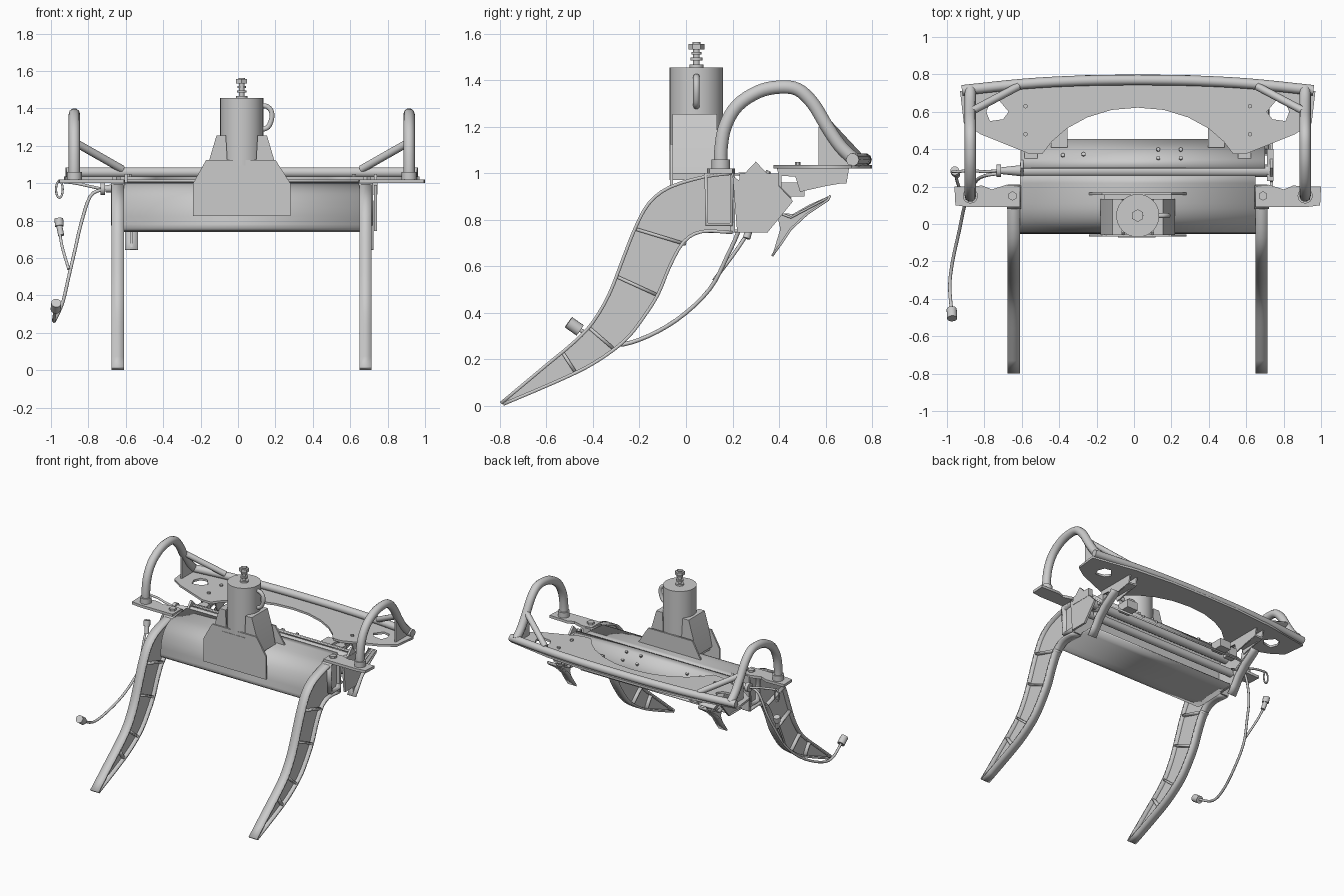
import bpy, bmesh, math
from mathutils import Vector as V

if "Cube" in bpy.data.objects:
    bpy.data.objects.remove(bpy.data.objects["Cube"])

CX = 0.02  # symmetry plane of the frame


def finish(name, bm, smooth=True):
    bmesh.ops.recalc_face_normals(bm, faces=bm.faces[:])
    me = bpy.data.meshes.new(name)
    bm.to_mesh(me)
    bm.free()
    ob = bpy.data.objects.new(name, me)
    bpy.context.collection.objects.link(ob)
    if smooth:
        bpy.ops.object.select_all(action='DESELECT')
        bpy.context.view_layer.objects.active = ob
        ob.select_set(True)
        bpy.ops.object.shade_smooth_by_angle(angle=math.radians(35))
    return ob


def at(axis, p, t):
    return {'x': (t, p[0], p[1]), 'y': (p[0], t, p[1]), 'z': (p[0], p[1], t)}[axis]


def prism(name, pts, axis, a, b):
    bm = bmesh.new()
    lo = [bm.verts.new(at(axis, p, a)) for p in pts]
    hi = [bm.verts.new(at(axis, p, b)) for p in pts]
    bm.faces.new(lo)
    bm.faces.new(hi)
    for i in range(len(pts)):
        j = (i + 1) % len(pts)
        bm.faces.new((lo[i], lo[j], hi[j], hi[i]))
    return finish(name, bm)


def box(name, x0, x1, y0, y1, z0, z1):
    return prism(name, [(x0, y0), (x1, y0), (x1, y1), (x0, y1)], 'z', z0, z1)


def sheet(name, path, x0, x1, t, closed=False):
    """Bent metal strip: a y-z path swept across x."""
    bm = bmesh.new()
    a = [bm.verts.new((x0, *p)) for p in path]
    b = [bm.verts.new((x1, *p)) for p in path]
    for i in range(len(path) if closed else len(path) - 1):
        j = (i + 1) % len(path)
        bm.faces.new((a[i], a[j], b[j], b[i]))
    ob = finish(name, bm)
    m = ob.modifiers.new('thickness', 'SOLIDIFY')
    m.thickness, m.offset = t, 0
    return ob


def spline(pts, n=4):
    """Catmull-Rom curve through the points."""
    p = [V(q) for q in pts]
    p = [2 * p[0] - p[1]] + p + [2 * p[-1] - p[-2]]
    out = []
    for i in range(1, len(p) - 2):
        a, b, c, d = p[i - 1:i + 3]
        for k in range(n):
            t = k / n
            out.append(0.5 * (2 * b + (c - a) * t + (2 * a - 5 * b + 4 * c - d) * t**2
                              + (3 * b - a - 3 * c + d) * t**3))
    return out + [p[-2]]


def tube(name, pts, r, smooth=True, closed=False):
    cu = bpy.data.curves.new(name, 'CURVE')
    cu.dimensions, cu.bevel_depth, cu.bevel_resolution, cu.use_fill_caps = '3D', r, 3, True
    q = spline(pts) if smooth else [V(p) for p in pts]
    s = cu.splines.new('POLY')
    s.points.add(len(q) - 1)
    for sp, c in zip(s.points, q):
        sp.co = (*c, 1)
    s.use_cyclic_u = closed
    ob = bpy.data.objects.new(name, cu)
    bpy.context.collection.objects.link(ob)
    return ob


def cyl(name, p0, p1, r, n=24, r2=None):
    p0, p1 = V(p0), V(p1)
    bm = bmesh.new()
    bmesh.ops.create_cone(bm, cap_ends=True, segments=n, radius1=r,
                          radius2=r if r2 is None else r2, depth=(p1 - p0).length)
    ob = finish(name, bm)
    ob.rotation_mode = 'QUATERNION'
    ob.rotation_quaternion = (p1 - p0).to_track_quat('Z', 'Y')
    ob.location = (p0 + p1) / 2
    return ob


# Curved legs: middle web, edge flanges and cross ribs
up = spline([(-.795, .012), (-.6, .175), (-.48, .275), (-.4, .36), (-.33, .48), (-.275, .62),
             (-.22, .76), (-.16, .87), (-.07, .94), (.08, .985), (.2, 1.0)], 3)
dn = spline([(-.785, .008), (-.58, .095), (-.43, .165), (-.32, .235), (-.245, .3), (-.18, .385),
             (-.12, .48), (-.07, .6), (-.01, .705), (.07, .75), (.2, .745)], 3)
for s, side in ((-1, 'left'), (1, 'right')):
    cx = CX + s * .662
    x0, x1 = cx - .033, cx + .033
    prism(side + '_leg_web', up + dn[::-1], 'x', cx - .006, cx + .006)
    sheet(side + '_leg_top_flange', up, x0, x1, .014)
    sheet(side + '_leg_bottom_flange', dn, x0, x1, .014)
    for i, (u, d) in enumerate([((-.53, .23), (-.475, .145)), ((-.42, .34), (-.31, .245)),
                                ((-.295, .555), (-.12, .475)), ((-.215, .76), (.0, .695))]):
        sheet(f'{side}_leg_rib_{i}', [u, d], x0 + .003, x1 - .003, .014)
    sheet(side + '_leg_socket', [(.09, .78), (.195, .78), (.2, 1.01), (.085, .995)],
          x0 - .004, x1 + .006, .016, True)
    box(side + '_leg_end', x0, x1, .19, .21, .745, 1.01)

# Cross beam: rounded front shell open at the rear
sheet('cross_beam', spline([(.33, .755), (.1, .75), (-.035, .75), (-.045, .8), (-.035, .87),
                            (.0, .94), (.06, .98), (.14, .993), (.26, .997)], 3), -.61, .65, .012)
box('beam_inner_wall', -.61, .65, .2, .21, .75, .99)
sheet('rear_sloped_panel', [(.3, 1.015), (.34, 1.0), (.45, .89)], -.605, .7, .012)
tube('cross_rod', [(-.6, .285, .975), (.72, .285, .975)], .034, False)
tube('lower_rod', [(-.6, .34, .84), (.7, .34, .84)], .03, False)
for x, y in ((-.38, .36), (-.27, .365), (.13, .39), (.13, .345), (.25, .39), (.25, .345)):
    z = 1.34 - y
    cyl('panel_bolt', (x, y, z - .005), (x, y + .01, z + .015), .011, 6)

# Beam end plates, hooked claws and brackets under the rear deck
diamond = [(.2, .99), (.225, .97), (.3, 1.05), (.46, .88), (.35, .745), (.22, .745)]
claw = [(.37, .645), (.405, .76), (.39, .83), (.46, .825), (.53, .865), (.62, .905),
        (.61, .885), (.52, .825), (.45, .76), (.41, .70)]
deck_bracket = [(.39, 1.02), (.7, 1.02), (.69, .96), (.6, .945), (.49, .92), (.47, .985), (.4, .99)]
for s, side, xd, xc in ((-1, 'left', -.6, -.57), (1, 'right', .735, .69)):
    prism(side + '_end_plate', diamond, 'x', xd - .008, xd + .008)
    prism(side + '_claw_web', claw, 'x', xc - .006, xc + .006)
    sheet(side + '_claw_outer_flange', claw[:1] + claw[:5:-1] + claw[5:6], xc - .035, xc + .035, .01)
    sheet(side + '_claw_arm', [(.4, .83), (.45, .81), (.62, .9)], xc - .03, xc + .03, .01)
    xb = CX + s * .57
    for k in (-.03, .03):
        prism(side + '_deck_bracket', deck_bracket, 'x', xb + k - .005, xb + k + .005)
    box(side + '_deck_bracket_bridge', xb - .03, xb + .03, .49, .69, .955, .968)
    box(side + '_bracket_foot', xb - .035, xb + .035, .35, .41, .93, 1.0)
    xs = CX + s * .42
    box(side + '_rear_lug', xs - .045, xs + .045, .41, .51, .9, .96)
box('right_rod_cap', .71, .745, .23, .4, .94, 1.0)

# Rear deck: bowed plate with arch cut-out and two holes, as a filled flat curve
half = [(0, .8), (.3, .795), (.6, .77), (.95, .71), (.93, .54), (.84, .48), (.58, .375),
        (.51, .375), (.46, .44), (.38, .51), (.27, .57), (.14, .61), (0, .622)]
outline = half + [(-x, y) for x, y in half[-2:0:-1]]
hole = [(.69, .6), (.72, .56), (.79, .55), (.81, .6), (.79, .65), (.74, .66)]
cu = bpy.data.curves.new('rear_deck', 'CURVE')
cu.dimensions, cu.fill_mode, cu.extrude = '2D', 'BOTH', .008
for loop in (outline, hole, [(-x, y) for x, y in hole]):
    sp = cu.splines.new('POLY')
    sp.points.add(len(loop) - 1)
    for p, (x, y) in zip(sp.points, loop):
        p.co = (x, y, 0, 1)
    sp.use_cyclic_u = True
deck = bpy.data.objects.new('rear_deck', cu)
deck.location = (CX, 0, 1.028)
bpy.context.collection.objects.link(deck)

# Rear rail, side hoops, braces, gussets and hoop feet
tube('rear_rail', [(CX + x, y, 1.058) for x, y in ((-.94, .715), (-.6, .75), (-.3, .766), (0, .77),
                                                  (.3, .766), (.6, .75), (.94, .715))], .028)
hoop = [(.15, 1.02), (.15, 1.1), (.168, 1.2), (.22, 1.29), (.31, 1.35), (.4, 1.37), (.48, 1.36),
        (.545, 1.3), (.6, 1.21), (.66, 1.12), (.72, 1.06)]
for s, side in ((-1, 'left'), (1, 'right')):
    hx = CX + s * .895
    tube(side + '_hoop', [(hx, y, z) for y, z in hoop], .03)
    cyl(side + '_hoop_collar', (hx, .15, 1.015), (hx, .15, 1.06), .04)
    tube(side + '_brace', [(hx, .6, 1.22), (CX + s * .64, .735, 1.075)], .021, False)
    prism(side + '_gusset', [(.57, 1.03), (.57, 1.2), (.61, 1.19), (.7, 1.05), (.7, 1.03)],
          'x', hx - .006, hx + .006)
    foot = [(.63, .09), (.9, .09), (.975, .1), (.98, .2), (.83, .205), (.78, .185), (.7, .21), (.63, .2)]
    prism(side + '_hoop_foot', [(CX + s * x, y) for x, y in foot], 'z', 1.0, 1.02)
    cyl(side + '_foot_bolt', (CX + s * .67, .15, 1.02), (CX + s * .67, .15, 1.035), .025, 6)
    for y in (.48, .63):
        cyl('deck_bolt', (CX + s * .6, y, 1.03), (CX + s * .6, y, 1.048), .012, 6)

# Central tower: faceplates, tapered cheeks, barrel, top screw and handle
plate = [(-.24, .825), (.28, .825), (.28, 1.0), (.2, 1.125), (-.17, 1.125), (-.24, 1.0)]
prism('tower_front_plate', plate, 'y', -.068, -.055)
prism('tower_rear_plate', [(x, max(z, .98)) for x, z in plate], 'y', .155, .168)
box('tower_badge_panel', -.085, .115, -.071, -.066, .97, 1.095)
box('tower_base', -.16, .2, -.055, .155, .97, 1.02)
for s, side in ((-1, 'left'), (1, 'right')):
    cheek = [(.07, 1.0), (.2, 1.0), (.175, 1.12), (.135, 1.255), (.085, 1.255)]
    for y0, y1 in ((-.058, -.045), (.12, .133)):
        prism(side + '_cheek_side', [(CX + s * x, z) for x, z in cheek], 'y', y0, y1)
    slope = [(CX + s * x, z) for x, z in ((.2, 1.0), (.175, 1.12), (.135, 1.255), (.085, 1.255),
                                          (.085, 1.24), (.125, 1.24), (.165, 1.11), (.188, 1.0))]
    prism(side + '_cheek_slope', slope, 'y', -.055, .13)
BY = .045
cyl('barrel', (CX, BY, .98), (CX, BY, 1.455), .115, 40)
cyl('screw_shaft', (CX, BY, 1.45), (CX, BY, 1.55), .014, 16)
for z, h, r in ((1.455, .012, .03), (1.485, .012, .025), (1.51, .01, .022), (1.532, .024, .034)):
    cyl('screw_collar', (CX, BY, z), (CX, BY, z + h), r, 6 if r > .03 else 16)
cyl('screw_tip', (CX, BY, 1.55), (CX, BY, 1.563), .018, 12)
tube('barrel_handle', [(CX + x, BY, z) for x, z in ((.1, 1.415), (.135, 1.41), (.158, 1.385),
                                                   (.16, 1.345), (.14, 1.3), (.1, 1.285))], .014)

# Left rod end with pull cord and clip
cyl('rod_end_cone', (-.6, .285, .975), (-.71, .285, .97), .03, 20, .018)
cyl('rod_end_cap', (-.71, .285, .97), (-.735, .285, .97), .033, 20)
tube('pull_cord', [(-.73, .285, .97), (-.8, .28, .985), (-.87, .285, 1.0), (-.95, .28, 1.01)], .008)
tube('cord_clip', [(-.955 + .018 * math.cos(a), .28, .967 + .045 * math.sin(a))
                   for a in (i * math.pi / 8 for i in range(16))], .006, False, True)

# Hanging cable with plugs
tube('cable', [(-.72, .27, .97), (-.79, .26, .93), (-.84, .235, .78), (-.87, .18, .65), (-.905, .1, .5),
               (-.935, -.04, .37), (-.97, -.2, .285), (-.985, -.33, .265), (-.975, -.47, .335)], .009)
tube('cable_branch', [(-.955, .27, .75), (-.94, .21, .66), (-.905, .12, .54)], .008)
cyl('cable_plug', (-.975, -.455, .325), (-.972, -.505, .36), .027, 16)
cyl('branch_plug', (-.945, .26, .72), (-.955, .275, .77), .016, 12)
cyl('branch_plug_cap', (-.955, .275, .77), (-.958, .285, .81), .024, 12)
